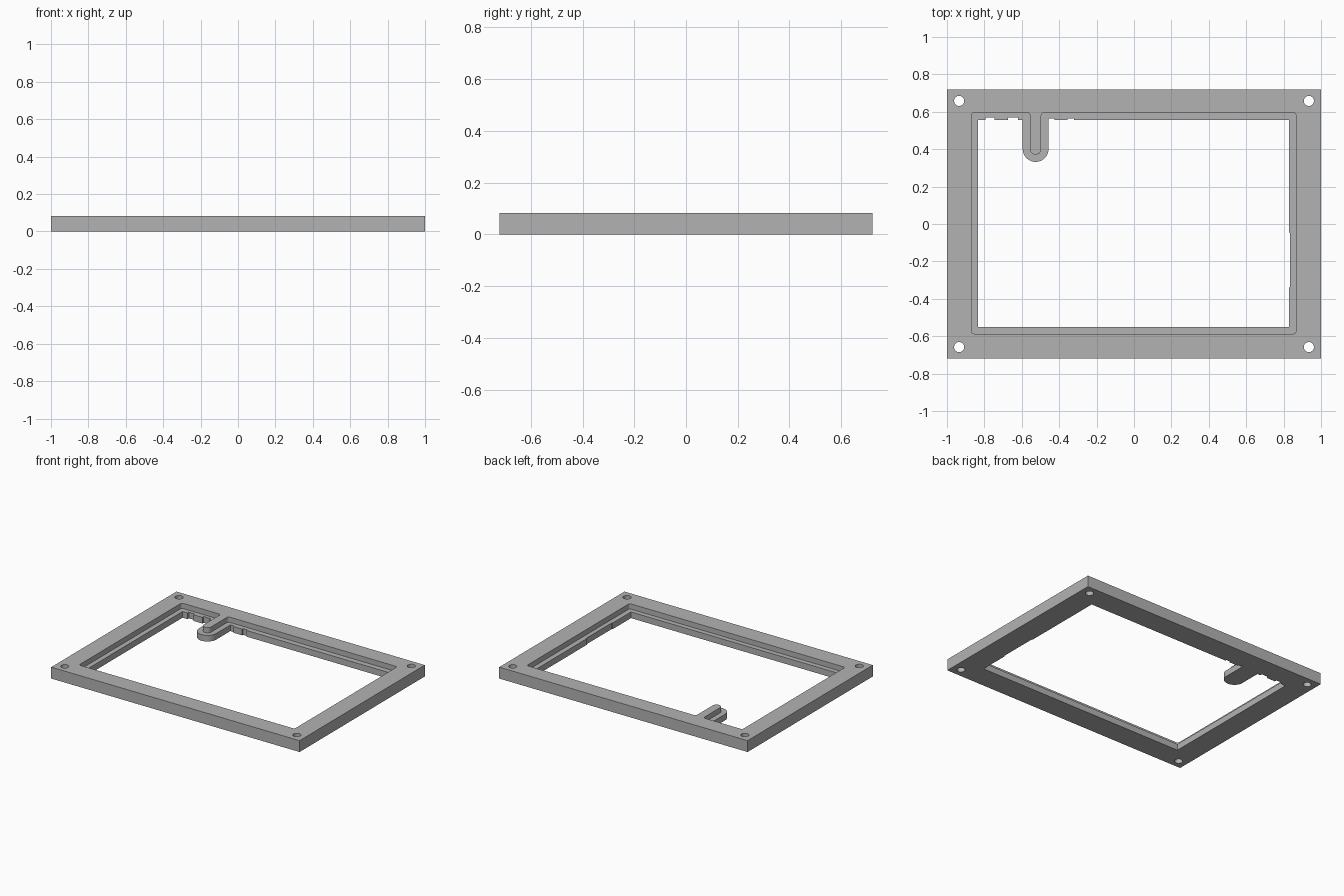
import bpy, bmesh, math

if "Cube" in bpy.data.objects:
    bpy.data.objects.remove(bpy.data.objects["Cube"], do_unlink=True)

TOP, LEDGE = 0.083, 0.045
TAB_X, TAB_Y = -0.526, 0.401

grey = bpy.data.materials.new("plain grey")
grey.use_nodes = True
grey.diffuse_color = (0.45, 0.45, 0.45, 1)
grey.node_tree.nodes["Principled BSDF"].inputs["Base Color"].default_value = (0.45, 0.45, 0.45, 1)


def prism(name, outline, z0, z1):
    """Extrude a flat outline from z0 to z1."""
    bm = bmesh.new()
    face = bm.faces.new([bm.verts.new((x, y, z0)) for x, y in outline])
    geo = bmesh.ops.extrude_face_region(bm, geom=[face])["geom"]
    bmesh.ops.translate(bm, vec=(0, 0, z1 - z0),
                        verts=[v for v in geo if isinstance(v, bmesh.types.BMVert)])
    bmesh.ops.recalc_face_normals(bm, faces=bm.faces)
    mesh = bpy.data.meshes.new(name)
    bm.to_mesh(mesh)
    bm.free()
    mesh.materials.append(grey)
    obj = bpy.data.objects.new(name, mesh)
    bpy.context.collection.objects.link(obj)
    return obj


def arc(cx, cy, r, a0, a1, n=6):
    steps = [math.radians(a0 + (a1 - a0) * i / n) for i in range(n + 1)]
    return [(cx + r * math.cos(a), cy + r * math.sin(a)) for a in steps]


def cut(target, cutter):
    mod = target.modifiers.new(cutter.name, "BOOLEAN")
    mod.operation, mod.solver, mod.object = "DIFFERENCE", "EXACT", cutter
    bpy.context.view_layer.objects.active = target
    bpy.ops.object.modifier_apply(modifier=mod.name)
    bpy.data.objects.remove(cutter, do_unlink=True)


# Outer plate
frame = prism("display_frame", [(-1, -0.72), (1, -0.72), (1, 0.72), (-1, 0.72)], 0, TOP)

# Upper pocket with rounded corners, leaving the raised tongue
L, R, B, T, r, w = -0.87, 0.866, -0.587, 0.595, 0.015, 0.03
pocket = (arc(L + r, B + r, r, 180, 270) + arc(R - r, B + r, r, 270, 360)
          + arc(R - r, T - r, r, 0, 90)
          + arc(TAB_X + w + r, T - r, r, 90, 180)
          + arc(TAB_X, TAB_Y, w, 0, -180, 20)
          + arc(TAB_X - w - r, T - r, r, 0, 90)
          + arc(L + r, T - r, r, 90, 180))
cut(frame, prism("pocket_cutter", pocket, LEDGE, TOP + 0.1))

# Through opening, with edge notches and the round-ended tab
L, R, B, T, w = -0.835, 0.829, -0.551, 0.555, 0.069


def notch(x0, x1, depth):
    return [(x0, T), (x0, T + depth), (x1, T + depth), (x1, T)]


opening = [(L, B), (R, B), (R, -0.34), (R + 0.006, -0.335), (R + 0.006, -0.05), (R, -0.045), (R, T)]
opening += notch(-0.32, -0.355, 0.01)
opening += notch(-0.425, TAB_X + w, 0.01)[:3]
opening += arc(TAB_X, TAB_Y, w, 0, -180, 24)
opening += [(TAB_X - w, T)]
opening += notch(-0.62, -0.675, 0.015) + notch(-0.745, -0.795, 0.015)
opening += [(L, T)]
cut(frame, prism("opening_cutter", opening, -0.1, TOP + 0.1))

# Corner screw holes
for sx in (-1, 1):
    for sy in (-1, 1):
        ring = arc(sx * 0.935, sy * 0.658, 0.027, 0, 360, 32)[:-1]
        cut(frame, prism("hole_cutter", ring, -0.1, TOP + 0.1))

# Smooth the round walls, keep the corners crisp
frame.select_set(True)
bpy.context.view_layer.objects.active = frame
bpy.ops.object.shade_smooth_by_angle(angle=math.radians(30))
